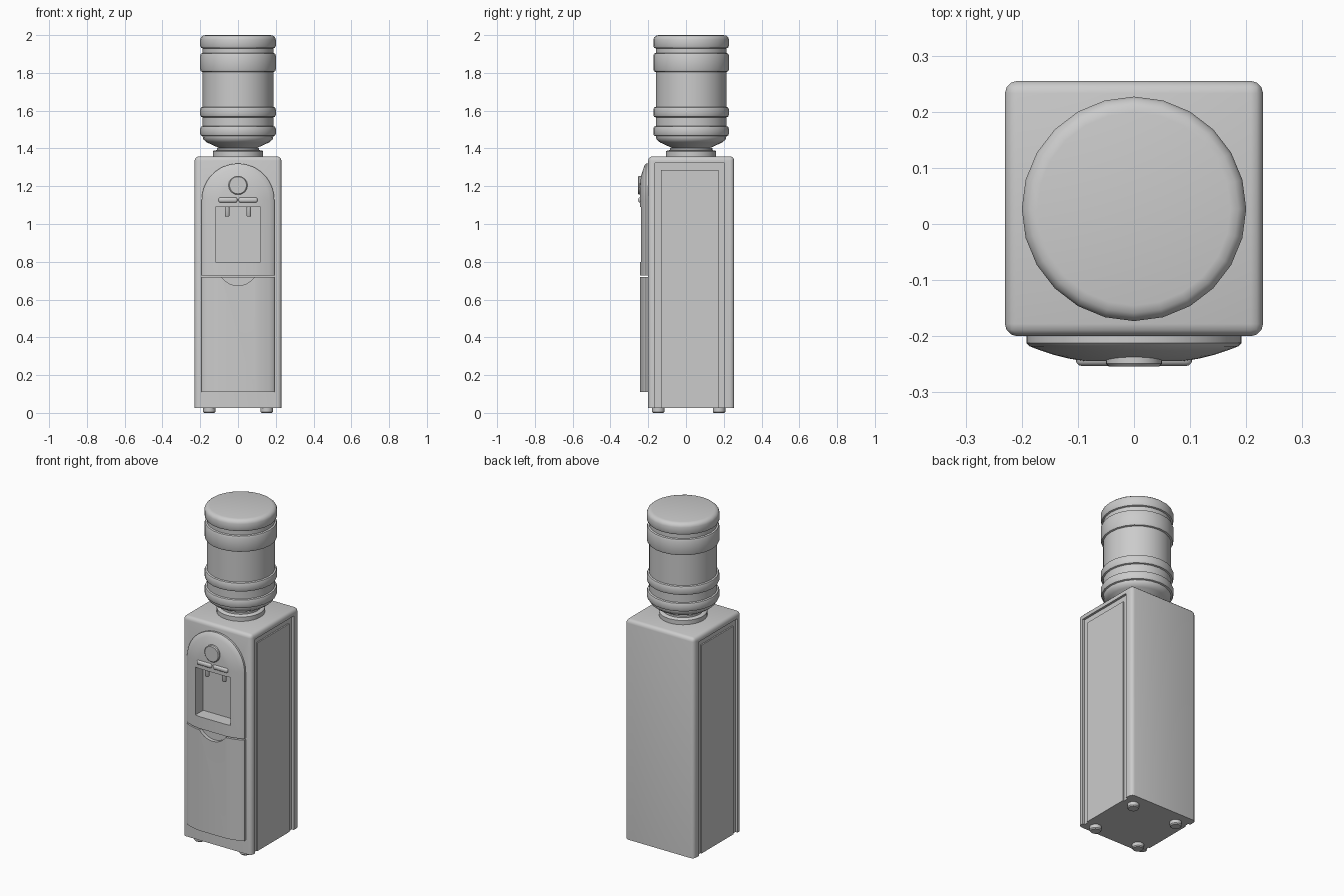
import bpy, bmesh, math
from mathutils import Vector, Matrix

if "Cube" in bpy.data.objects:
    bpy.data.objects.remove(bpy.data.objects["Cube"], do_unlink=True)

# Single plastic material
plastic = bpy.data.materials.new("grey plastic")
plastic.use_nodes = True
GREY = (0.6, 0.6, 0.6, 1)
plastic.diffuse_color = GREY
plastic.node_tree.nodes["Principled BSDF"].inputs["Base Color"].default_value = GREY


def finish(name, bm):
    bmesh.ops.recalc_face_normals(bm, faces=bm.faces)
    mesh = bpy.data.meshes.new(name)
    bm.to_mesh(mesh)
    bm.free()
    mesh.materials.append(plastic)
    ob = bpy.data.objects.new(name, mesh)
    bpy.context.collection.objects.link(ob)
    return ob


def activate(ob):
    bpy.ops.object.select_all(action='DESELECT')
    ob.select_set(True)
    bpy.context.view_layer.objects.active = ob


def smooth(ob, angle=35):
    activate(ob)
    bpy.ops.object.shade_smooth_by_angle(angle=math.radians(angle))


def box(name, lo, hi, bevel=0, segments=3, skip_bottom=False):
    lo, hi = Vector(lo), Vector(hi)
    bm = bmesh.new()
    bmesh.ops.create_cube(bm, size=1)
    for v in bm.verts:
        v.co = (lo + hi) / 2 + v.co * (hi - lo)
    if bevel:
        edges = [e for e in bm.edges
                 if not (skip_bottom and all(v.co.z < lo.z + 0.001 for v in e.verts))]
        bmesh.ops.bevel(bm, geom=edges, offset=bevel, segments=segments,
                        profile=0.5, affect='EDGES')
    return finish(name, bm)


def revolve(name, profile, centre, segments=24, axis='Z'):
    """Turn (radius, height) points about an axis, capping both ends."""
    bm = bmesh.new()
    rings = [[bm.verts.new((r * math.cos(2 * math.pi * i / segments),
                            r * math.sin(2 * math.pi * i / segments), h))
              for i in range(segments)] for r, h in profile]
    for a, b in zip(rings, rings[1:]):
        for i in range(segments):
            j = (i + 1) % segments
            bm.faces.new((a[i], a[j], b[j], b[i]))
    bm.faces.new(rings[0])
    bm.faces.new(rings[-1])
    if axis == 'Y':  # profile height points towards the front
        bm.transform(Matrix.Rotation(math.pi / 2, 4, 'X'))
    bm.transform(Matrix.Translation(centre))
    return finish(name, bm)


def cut(ob, cutter):
    mod = ob.modifiers.new("cut", 'BOOLEAN')
    mod.operation, mod.solver, mod.object = 'DIFFERENCE', 'EXACT', cutter
    activate(ob)
    bpy.ops.object.modifier_apply(modifier=mod.name)


def bulged_panel(name, bottom, top, arched):
    """Loft nested outlines forward so the panel bulges in the middle."""
    steps = 24
    bm = bmesh.new()
    rings = []
    for r, y in [(.192, -.19), (.192, -.212), (.186, -.218), (.165, -.226),
                 (.14, -.234), (.115, -.240), (.09, -.244)]:
        outline = [(r, bottom)]
        if arched:
            outline += [(r * math.cos(math.pi * i / steps),
                         top + r * math.sin(math.pi * i / steps))
                        for i in range(steps + 1)]
        else:
            outline += [(r, top), (-r, top)]
        outline.append((-r, bottom))
        rings.append([bm.verts.new((x, y, z)) for x, z in outline])
    for a, b in zip(rings, rings[1:]):
        for i in range(len(a) - 1):
            bm.faces.new((a[i], a[i + 1], b[i + 1], b[i]))
    bm.faces.new(rings[0])
    bm.faces.new(rings[-1])
    bm.faces.new([r[0] for r in rings] + [r[-1] for r in reversed(rings)])
    return finish(name, bm)


# Cabinet with recessed sides and dispensing niche
cabinet = box("cabinet", (-.23, -.2, .027), (.23, .255, 1.358), .022, 3, True)
niche = box("niche_cutter", (-.118, -.4, .8), (.118, -.165, 1.09))
cutters = [niche]
for side in (-1, 1):
    x0, x1 = sorted((side * .216, side * .3))
    recess = box("recess_cutter", (x0, -.165, -.1), (x1, .205, 1.322))
    cutters.append(recess)
    cut(cabinet, recess)
    x0, x1 = sorted((side * .2, side * .224))
    box("left_side_panel" if side > 0 else "right_side_panel",
        (x0, -.133, .027), (x1, .172, 1.287))
cut(cabinet, niche)
smooth(cabinet)

# Arched upper front and lower door
upper_front = bulged_panel("upper_front", .728, 1.128, True)
cut(upper_front, niche)
smooth(upper_front, 30)
door = bulged_panel("lower_door", .11, .72, False)
grip = revolve("grip_cutter", [(.106, 0), (.106, .2)], (0, -.222, .78), 48, 'Y')
cutters.append(grip)
cut(door, grip)
smooth(door, 30)
for c in cutters:
    bpy.data.objects.remove(c, do_unlink=True)

# Round knob, tap levers and spouts
smooth(revolve("round_knob", [(.05, 0), (.05, .022), (.045, .027)],
               (0, -.227, 1.205), 32, 'Y'))
for side, label in ((-1, "right"), (1, "left")):
    x0, x1 = sorted((side * .003, side * .104))
    smooth(box(label + "_tap_lever", (x0, -.253, 1.113), (x1, -.225, 1.141), .011))
    smooth(revolve(label + "_spout", [(.010, 1.04), (.013, 1.045), (.013, 1.1)],
                   (side * .057, -.212, 0), 16))

# Feet
for x in (-.152, .152):
    for y in (-.147, .175):
        smooth(revolve("foot", [(.028, 0), (.033, .006), (.033, .035)], (x, y, 0), 20))

# Bottle seat and ribbed water bottle
AXIS = (0, .027, 0)
smooth(revolve("bottle_seat", [(.133, 1.35), (.133, 1.384), (.127, 1.389),
                               (.112, 1.391), (.112, 1.402)], AXIS, 32))
bottle = [(.09, 1.39), (.10, 1.402), (.165, 1.432), (.183, 1.447), (.187, 1.463)]


def rib(low, high):
    return [(.187, low), (.196, low + .003), (.2, low + .013),
            (.2, high - .013), (.196, high - .003), (.187, high)]


for low, high in ((1.465, 1.518), (1.565, 1.62), (1.805, 1.905)):
    bottle += rib(low, high)
bottle += rib(1.93, 1.99)[:4] + [(.196, 1.988), (.186, 1.997), (.172, 2.0)]
smooth(revolve("water_bottle", bottle, AXIS, 24), 40)
